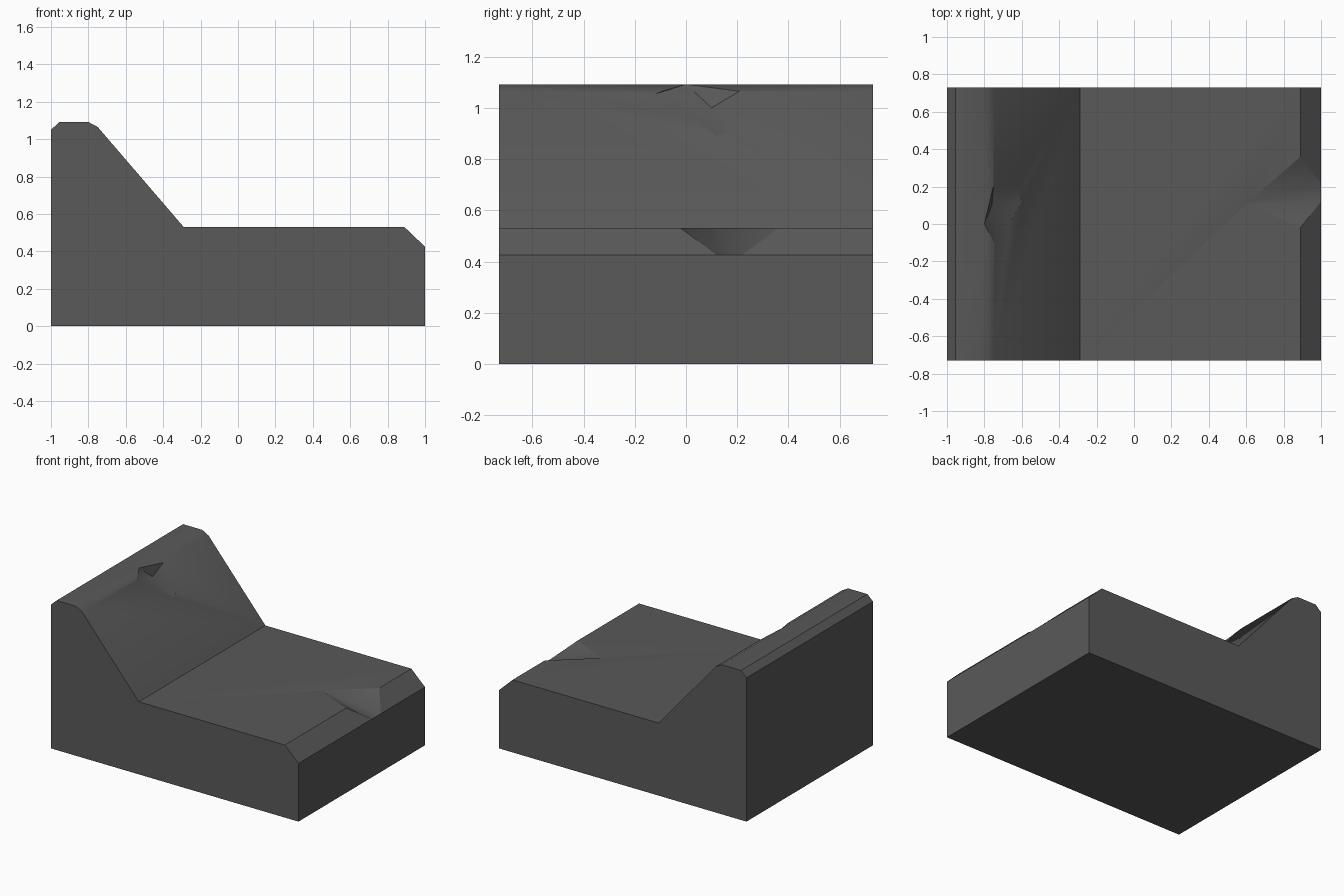
import bpy, bmesh
from mathutils import Vector

if "Cube" in bpy.data.objects:
    bpy.data.objects.remove(bpy.data.objects["Cube"])

stone = bpy.data.materials.new("dark grey stone")
stone.diffuse_color = (0.1, 0.1, 0.1, 1)
stone.use_nodes = True
stone.node_tree.nodes["Principled BSDF"].inputs["Base Color"].default_value = stone.diffuse_color


def make_object(name, bm):
    bmesh.ops.recalc_face_normals(bm, faces=bm.faces[:])
    mesh = bpy.data.meshes.new(name)
    bm.to_mesh(mesh)
    bm.free()
    mesh.materials.append(stone)
    obj = bpy.data.objects.new(name, mesh)
    bpy.context.collection.objects.link(obj)
    return obj


def chip_cutter(name, points, outward):
    """Convex chip: points on and below the surface, swept outward."""
    bm = bmesh.new()
    for p in points:
        bm.verts.new(p)
        bm.verts.new(Vector(p) + Vector(outward))
    hull = bmesh.ops.convex_hull(bm, input=bm.verts[:])
    inner = [g for g in hull["geom_interior"] if isinstance(g, bmesh.types.BMVert)]
    bmesh.ops.delete(bm, geom=inner, context='VERTS')
    obj = make_object(name, bm)
    obj.hide_render = True
    obj.hide_viewport = True
    return obj


# Step block: side profile extruded through the depth
PROFILE = [(-1, 0), (1, 0), (1, 0.425), (0.89, 0.53), (-0.29, 0.53),
           (-0.75, 1.065), (-0.80, 1.092), (-0.955, 1.092), (-1, 1.05)]
bm = bmesh.new()
face = bm.faces.new([bm.verts.new((x, -0.73, z)) for x, z in PROFILE])
side = bmesh.ops.extrude_face_region(bm, geom=[face])
bmesh.ops.translate(bm, vec=(0, 1.46, 0),
                    verts=[g for g in side["geom"] if isinstance(g, bmesh.types.BMVert)])
block = make_object("stone_step", bm)

# Chips broken out of the ridge and the lower edge
ridge_chip = chip_cutter("ridge_chip_cutter", [
    (-0.80, 0.0, 1.092), (-0.76, 0.10, 1.0), (-0.60, 0.12, 0.89),
    (-0.75, 0.21, 1.066), (-0.63, 0.20, 0.926),
    (-0.74, -0.12, 1.054), (-0.67, 0.06, 0.965)], (0.22, 0, 0.2))
edge_chip = chip_cutter("edge_chip_cutter", [
    (0.60, 0.11, 0.531), (0.89, -0.02, 0.53), (0.89, 0.36, 0.53),
    (1.0, 0.12, 0.425), (1.0, 0.22, 0.425)], (0.1, 0, 0.3))

for cutter in (ridge_chip, edge_chip):
    mod = block.modifiers.new(cutter.name, 'BOOLEAN')
    mod.operation = 'DIFFERENCE'
    mod.solver = 'EXACT'
    mod.object = cutter

# Bake the cuts, then soften only the shallow edges
bpy.context.view_layer.update()
baked = bpy.data.meshes.new_from_object(
    block.evaluated_get(bpy.context.evaluated_depsgraph_get()))
block.modifiers.clear()
block.data = baked
for cutter in (ridge_chip, edge_chip):
    bpy.data.objects.remove(cutter)
bpy.context.view_layer.objects.active = block
block.select_set(True)
bpy.ops.object.shade_smooth_by_angle(angle=0.52)
